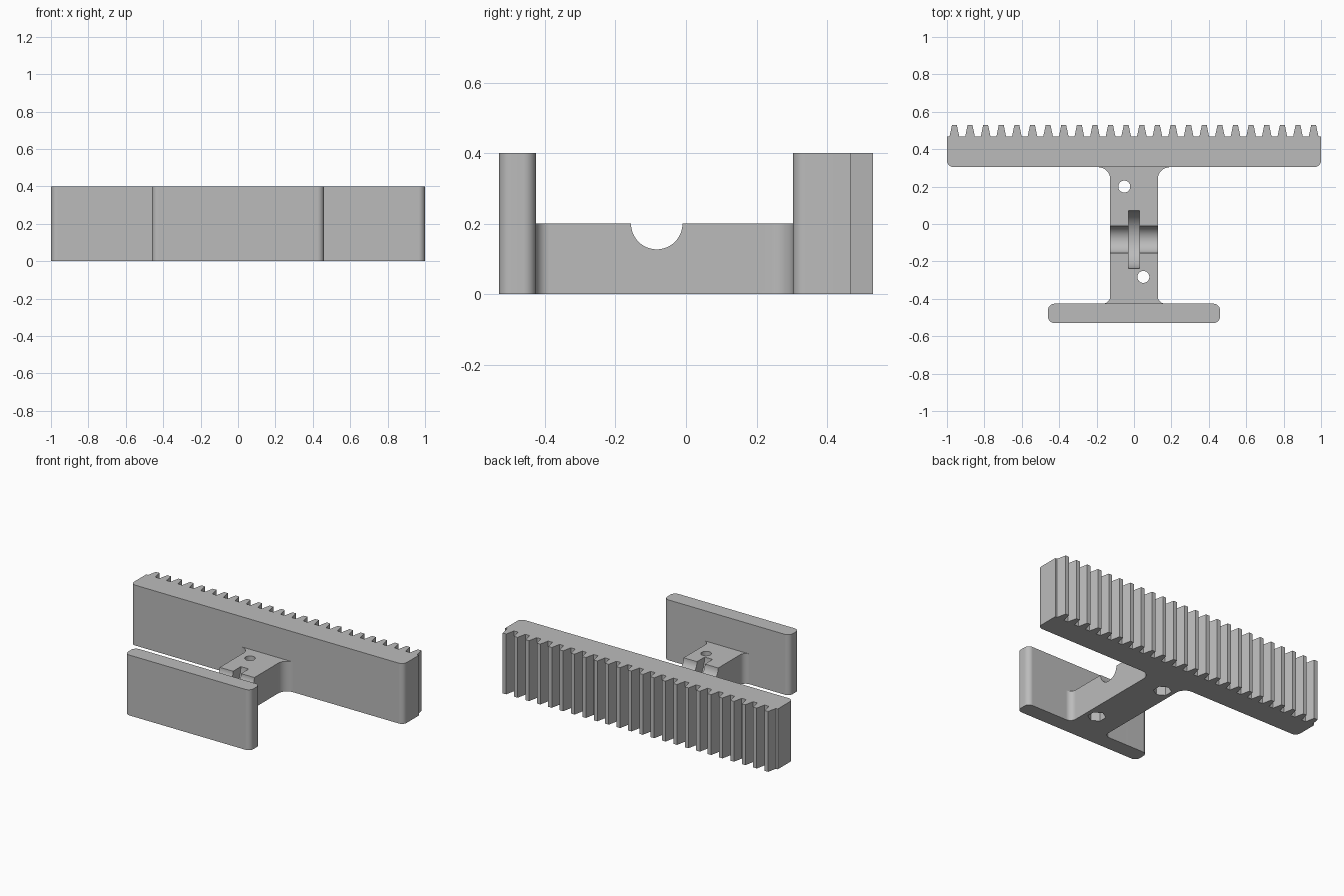
import bpy, bmesh, math
from mathutils import Vector, Matrix

if "Cube" in bpy.data.objects:
    bpy.data.objects.remove(bpy.data.objects["Cube"], do_unlink=True)

grey = bpy.data.materials.new("plain grey")
grey.use_nodes = True
colour = (0.5, 0.5, 0.5, 1)
grey.diffuse_color = colour
grey.node_tree.nodes["Principled BSDF"].inputs["Base Color"].default_value = colour


def rounded(points, steps=8):
    """Round each (x, y, radius) corner of an outline with an arc."""
    out = []
    for i, (x, y, r) in enumerate(points):
        p = Vector((x, y))
        if r == 0:
            out.append(p)
            continue
        a = (Vector(points[i - 1][:2]) - p).normalized()
        b = (Vector(points[(i + 1) % len(points)][:2]) - p).normalized()
        half = a.angle(b) / 2
        centre = p + (a + b).normalized() * r / math.sin(half)
        start = p + a * r / math.tan(half) - centre
        end = p + b * r / math.tan(half) - centre
        sweep = math.pi - 2 * half
        for k in range(steps + 1):
            t = k / steps
            out.append(centre + (start * math.sin((1 - t) * sweep)
                                 + end * math.sin(t * sweep)) / math.sin(sweep))
    return out


def finish(name, bm):
    bmesh.ops.recalc_face_normals(bm, faces=bm.faces)
    mesh = bpy.data.meshes.new(name)
    bm.to_mesh(mesh)
    bm.free()
    mesh.materials.append(grey)
    obj = bpy.data.objects.new(name, mesh)
    bpy.context.collection.objects.link(obj)
    return obj


def extrude(name, points, height):
    bm = bmesh.new()
    face = bm.faces.new([bm.verts.new((p.x, p.y, 0)) for p in rounded(points)])
    top = bmesh.ops.extrude_face_region(bm, geom=[face])["geom"]
    bmesh.ops.translate(bm, vec=(0, 0, height),
                        verts=[v for v in top if isinstance(v, bmesh.types.BMVert)])
    return finish(name, bm)


def cylinder(name, centre, radius, depth, sides=48, axis="Z"):
    bm = bmesh.new()
    turn = Matrix.Rotation(math.pi / 2, 4, "Y") if axis == "X" else Matrix()
    bmesh.ops.create_cone(bm, cap_ends=True, segments=sides, radius1=radius,
                          radius2=radius, depth=depth,
                          matrix=Matrix.Translation(centre) @ turn)
    return finish(name, bm)


def combine(body, other, operation):
    mod = body.modifiers.new(other.name, "BOOLEAN")
    mod.operation, mod.solver, mod.object = operation, "EXACT", other
    bpy.context.view_layer.objects.active = body
    bpy.ops.object.modifier_apply(modifier=mod.name)
    bpy.data.objects.remove(other, do_unlink=True)


# Toothed rack along the back
HEIGHT = 0.4
TEETH, PITCH = 24, 0.0835
rack = [(-1, 0.467, 0), (-1, 0.304, 0.035), (1, 0.304, 0.035), (1, 0.467, 0)]
for i in reversed(range(TEETH)):
    x = (i - (TEETH - 1) / 2) * PITCH
    rack += [(x + 0.026, 0.467, 0), (x + 0.013, 0.53, 0),
             (x - 0.013, 0.53, 0), (x - 0.026, 0.467, 0)]
body = extrude("rack_and_handle", rack, HEIGHT)

# Push plate at the front
plate = extrude("push_plate", [(-0.46, -0.53, 0.035), (0.46, -0.53, 0.035),
                               (0.46, -0.426, 0.035), (-0.46, -0.426, 0.035)], HEIGHT)

# Low bridge, with fillets where it meets plate and rack
side = [(0.3, -0.46, 0), (0.3, -0.426, 0), (0.127, -0.426, 0.04),
        (0.127, 0.304, 0.065), (0.3, 0.304, 0), (0.3, 0.34, 0)]
bridge = extrude("bridge", side + [(-x, y, r) for x, y, r in reversed(side)], HEIGHT / 2)

combine(body, plate, "UNION")
combine(body, bridge, "UNION")

# Shaft groove and the wider disc slot across the bridge
combine(body, cylinder("groove", (0, -0.083, 0.2), 0.073, 0.6, axis="X"), "DIFFERENCE")
combine(body, cylinder("slot", (0, -0.083, 0.2), 0.154, 0.058, 64, "X"), "DIFFERENCE")

# Screw holes with hexagonal nut pockets underneath
for x, y in ((-0.052, 0.2), (0.05, -0.283)):
    combine(body, cylinder("screw_hole", (x, y, 0.1), 0.032, 0.4, 32), "DIFFERENCE")
    combine(body, cylinder("nut_pocket", (x, y, 0), 0.055, 0.14, 6), "DIFFERENCE")

# Smooth the rounded corners only
bpy.ops.object.select_all(action="DESELECT")
body.select_set(True)
bpy.context.view_layer.objects.active = body
bpy.ops.object.shade_smooth_by_angle(angle=math.radians(25))
body.modifiers.new("flat_faces", "WEIGHTED_NORMAL").keep_sharp = True
